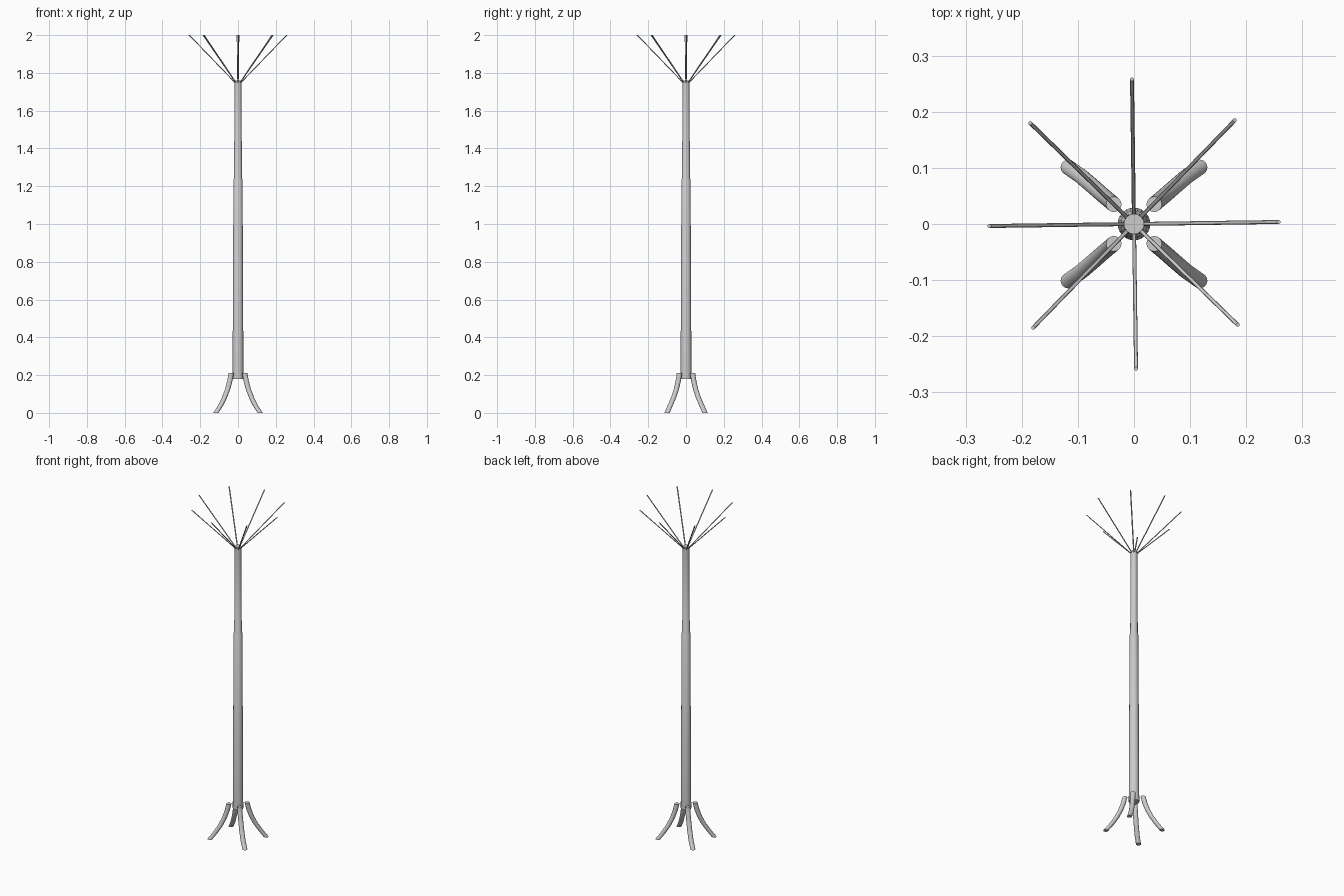
import bpy, bmesh, math

if "Cube" in bpy.data.objects:
    bpy.data.objects.remove(bpy.data.objects["Cube"])


def loft(name, rings, sides=16):
    """Skin a stack of horizontal circles given as (x, y, z, radius)."""
    bm = bmesh.new()
    loops = []
    for x, y, z, r in rings:
        loops.append([bm.verts.new((x + r * math.cos(2 * math.pi * i / sides),
                                    y + r * math.sin(2 * math.pi * i / sides), z))
                      for i in range(sides)])
    for a, b in zip(loops, loops[1:]):
        for i in range(sides):
            j = (i + 1) % sides
            bm.faces.new((a[i], a[j], b[j], b[i]))
    bm.faces.new(loops[0][::-1])
    bm.faces.new(loops[-1])
    bmesh.ops.recalc_face_normals(bm, faces=bm.faces)
    me = bpy.data.meshes.new(name)
    bm.to_mesh(me)
    bm.free()
    ob = bpy.data.objects.new(name, me)
    bpy.context.collection.objects.link(ob)
    bpy.ops.object.select_all(action='DESELECT')
    ob.select_set(True)
    bpy.context.view_layer.objects.active = ob
    bpy.ops.object.shade_smooth_by_angle(angle=math.radians(40))
    return ob


# Tapered pole with a small step where the upper tube starts
loft("pole", [(0, 0, 0.18, 0.029), (0, 0, 1.235, 0.024),
              (0, 0, 1.24, 0.021), (0, 0, 1.76, 0.018)], 24)

# Four flared legs on the diagonals, cut level at both ends
leg_path = [(0.036, 0.035, 0.21), (0.043, 0.041, 0.17), (0.055, 0.051, 0.125),
            (0.072, 0.066, 0.08), (0.093, 0.084, 0.038), (0.117, 0.101, 0.0)]
for sx, xn in ((1, "right"), (-1, "left")):
    for sy, yn in ((1, "back"), (-1, "front")):
        loft(f"{yn}_{xn}_leg", [(sx * x, sy * y, z, 0.0138) for x, y, z in leg_path])

# Eight thin rods fanning out from the pole top, turned slightly off the axes
for k in range(8):
    a = math.radians(45 * k + 0.8)
    c, s = math.cos(a), math.sin(a)
    r0, r1 = 0.012, 0.258
    loft(f"top_rod_{k + 1}", [(c * r0, s * r0, 1.745, 0.0035),
                              (c * r1, s * r1, 2.0, 0.0035)], 8)
